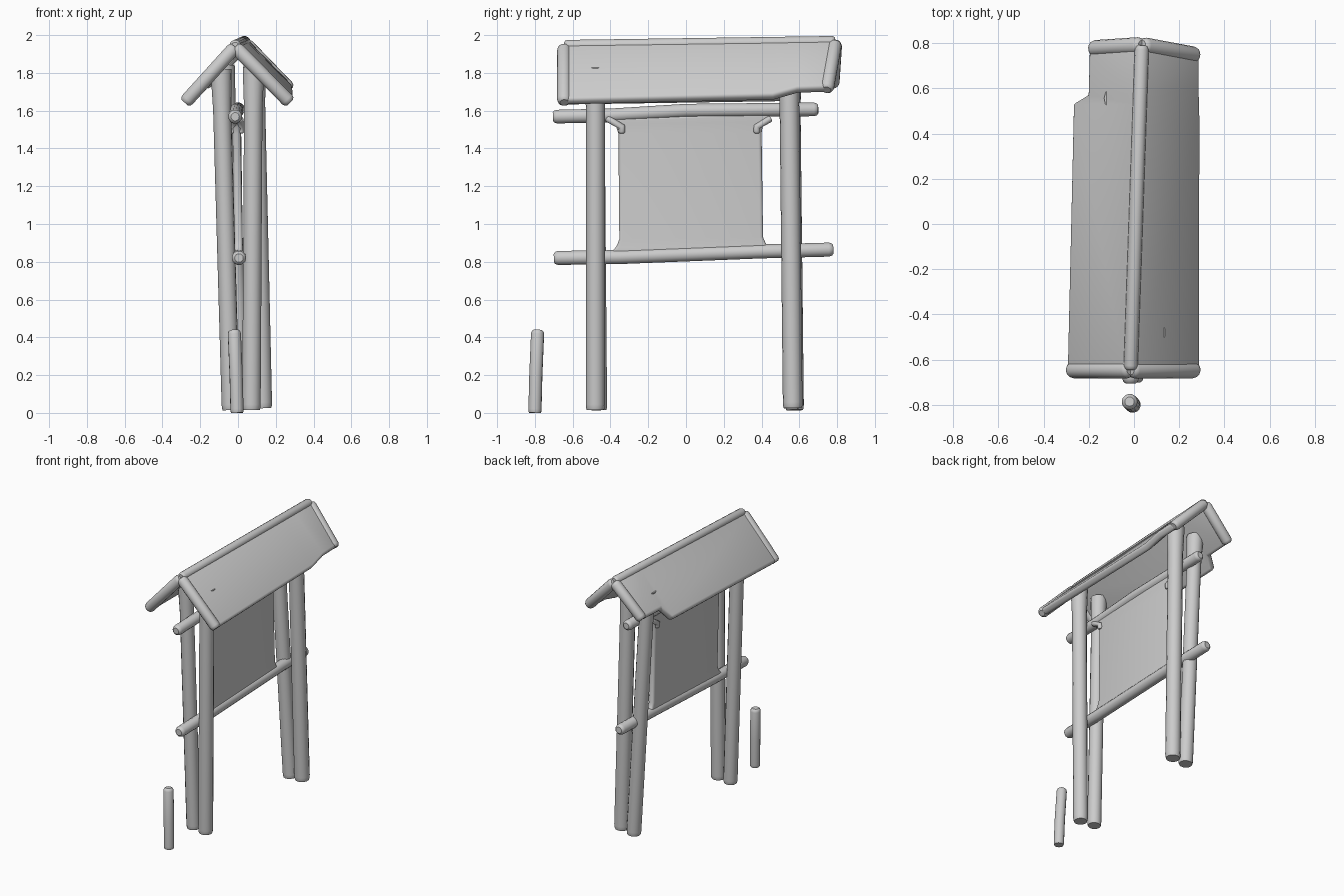
import bpy
import bmesh
from mathutils import Vector

cube = bpy.data.objects.get("Cube")
if cube:
    bpy.data.objects.remove(cube, do_unlink=True)

# one plain grey for the whole model
grey = bpy.data.materials.new("plain grey")
grey.use_nodes = True
COLOUR = (0.6, 0.6, 0.6, 1)
grey.diffuse_color = COLOUR
grey.node_tree.nodes["Principled BSDF"].inputs["Base Color"].default_value = COLOUR


def finish(obj, angle=1.0):
    obj.data.materials.clear()
    obj.data.materials.append(grey)
    bpy.ops.object.select_all(action='DESELECT')
    obj.select_set(True)
    bpy.context.view_layer.objects.active = obj
    bpy.ops.object.shade_smooth_by_angle(angle=angle)
    return obj


def log(name, points, radius, flare=1.0, hollow_foot=False):
    """Round pole along points with softened ends; flare widens the far end."""
    pts = [Vector(p) for p in points]
    start = (pts[1] - pts[0]).normalized() * radius
    end = (pts[-2] - pts[-1]).normalized() * radius
    path = [pts[0], pts[0] + start * 0.2, pts[0] + start * 0.6] + pts[1:-1]
    path += [pts[-1] + end * 0.6, pts[-1] + end * 0.2, pts[-1]]
    sizes = [0.6, 0.87] + [1.0] * (len(path) - 4) + [0.87, 0.6]
    if flare > 1:
        sizes[-3:] = [flare] * 3
    if hollow_foot:
        sizes[:2] = [0.9, 0.97]
    curve = bpy.data.curves.new(name, 'CURVE')
    curve.dimensions = '3D'
    curve.bevel_depth = radius
    curve.bevel_resolution = 5
    curve.use_fill_caps = True
    spline = curve.splines.new('POLY')
    spline.points.add(len(path) - 1)
    for point, co, size in zip(spline.points, path, sizes):
        point.co = (*co, 1)
        point.radius = size
    temp = bpy.data.objects.new(name + "_path", curve)
    bpy.context.collection.objects.link(temp)
    bpy.context.view_layer.update()
    mesh = bpy.data.meshes.new_from_object(
        temp.evaluated_get(bpy.context.evaluated_depsgraph_get()))
    bpy.data.objects.remove(temp, do_unlink=True)
    obj = bpy.data.objects.new(name, mesh)
    bpy.context.collection.objects.link(obj)
    if hollow_foot:
        # shallow hollow in the foot
        bm = bmesh.new()
        bm.from_mesh(mesh)
        bm.normal_update()
        foot = [f for f in bm.faces if len(f.verts) > 4 and f.normal.z < -0.8]
        bmesh.ops.inset_region(bm, faces=foot, thickness=radius * 0.2)
        for v in {v for f in foot for v in f.verts}:
            v.co.z += radius
        bm.to_mesh(mesh)
        bm.free()
    return finish(obj, 1.2)


def sheet(name, pairs, thickness):
    """Strip of quads between point pairs, thickened, with rounded rims."""
    bm = bmesh.new()
    rows = [[bm.verts.new(p) for p in pair] for pair in pairs]
    for (a, b), (c, d) in zip(rows, rows[1:]):
        bm.faces.new((a, b, d, c))
    mesh = bpy.data.meshes.new(name)
    bm.to_mesh(mesh)
    bm.free()
    obj = bpy.data.objects.new(name, mesh)
    bpy.context.collection.objects.link(obj)
    solid = obj.modifiers.new("thickness", 'SOLIDIFY')
    solid.thickness = thickness
    solid.offset = 0
    soft = obj.modifiers.new("soft rim", 'BEVEL')
    soft.width = thickness * 0.35
    soft.segments = 3
    soft.limit_method = 'ANGLE'
    return finish(obj)


# roof: two slopes, with a ridge pole and gable rafters standing slightly proud
ridge_front, ridge_back = Vector((-0.015, -0.645, 1.937)), Vector((0.035, 0.79, 1.958))
eave_left_front, eave_right_front = (-0.282, -0.645, 1.642), (0.276, -0.645, 1.643)
eave_left_back, eave_right_back = (-0.185, 0.775, 1.735), (0.275, 0.745, 1.71)


def ridge_at(y):
    return ridge_front.lerp(ridge_back, (y - ridge_front.y) / (ridge_back.y - ridge_front.y))


sheet("roof_slope_right", [
    (ridge_front, eave_right_front), (ridge_at(0.46), (0.278, 0.46, 1.668)),
    (ridge_at(0.59), (0.275, 0.59, 1.705)), (ridge_back, eave_right_back)], 0.052)
sheet("roof_slope_left", [
    (ridge_front, eave_left_front), (ridge_at(0.53), (-0.255, 0.53, 1.66)),
    (ridge_at(0.57), (-0.19, 0.57, 1.73)), (ridge_back, eave_left_back)], 0.052)
lift = Vector((0, 0, 0.007))
log("ridge_pole", [ridge_front + lift, ridge_back + lift], 0.031)
for place, ridge, eaves in (("front", ridge_front, (eave_left_front, eave_right_front)),
                            ("back", ridge_back, (eave_left_back, eave_right_back))):
    for side, eave in zip(("left", "right"), eaves):
        log(f"{place}_rafter_{side}", [ridge, eave], 0.037)

# two pairs of leaning posts
for name, foot, top, radius in (
        ("front_post_left", (-0.038, -0.465, 0.015), (-0.09, -0.48, 1.82), 0.048),
        ("front_post_right", (0.071, -0.48, 0.015), (0.082, -0.48, 1.83), 0.05),
        ("back_post_left", (0.025, 0.575, 0.015), (-0.075, 0.555, 1.84), 0.05),
        ("back_post_right", (0.13, 0.565, 0.025), (0.088, 0.545, 1.86), 0.052)):
    middle = Vector(foot).lerp(Vector(top), 0.88)
    log(name, [foot, middle, top], radius, flare=1.15, hollow_foot=True)

# cross bars
log("lower_bar", [(0.005, -0.7, 0.82), (0.005, -0.35, 0.825),
                  (0.005, 0.4, 0.855), (0.005, 0.78, 0.865)], 0.038)
log("upper_bar", [(-0.015, -0.705, 1.568), (-0.015, -0.4, 1.575),
                  (-0.01, 0, 1.6), (0, 0.7, 1.607)], 0.037)

# notice board, with corners flaring into the bars
sheet("board", [
    ((0.003, -0.42, 0.835), (0.003, 0.47, 0.86)),
    ((0.003, -0.37, 0.875), (0.003, 0.425, 0.89)),
    ((0.003, -0.353, 0.92), (0.003, 0.408, 0.93)),
    ((-0.007, -0.358, 1.48), (-0.005, 0.4, 1.48)),
    ((-0.008, -0.375, 1.53), (-0.005, 0.41, 1.54)),
    ((-0.009, -0.43, 1.56), (-0.005, 0.47, 1.59))], 0.044)

# board ties on both faces
for end, inner, outer in (("front", -0.34, -0.42), ("back", 0.375, 0.45)):
    for side, sign in (("left", -1), ("right", 1)):
        log(f"{end}_tie_{side}", [
            (-0.006 + sign * 0.02, inner, 1.48), (-0.006 + sign * 0.022, inner, 1.515),
            (-0.006 + sign * 0.016, outer, 1.56)], 0.018)

# lone short stake
log("stake", [(-0.005, -0.8, 0), (-0.01, -0.795, 0.2), (-0.02, -0.785, 0.44)],
    0.035, hollow_foot=True)
